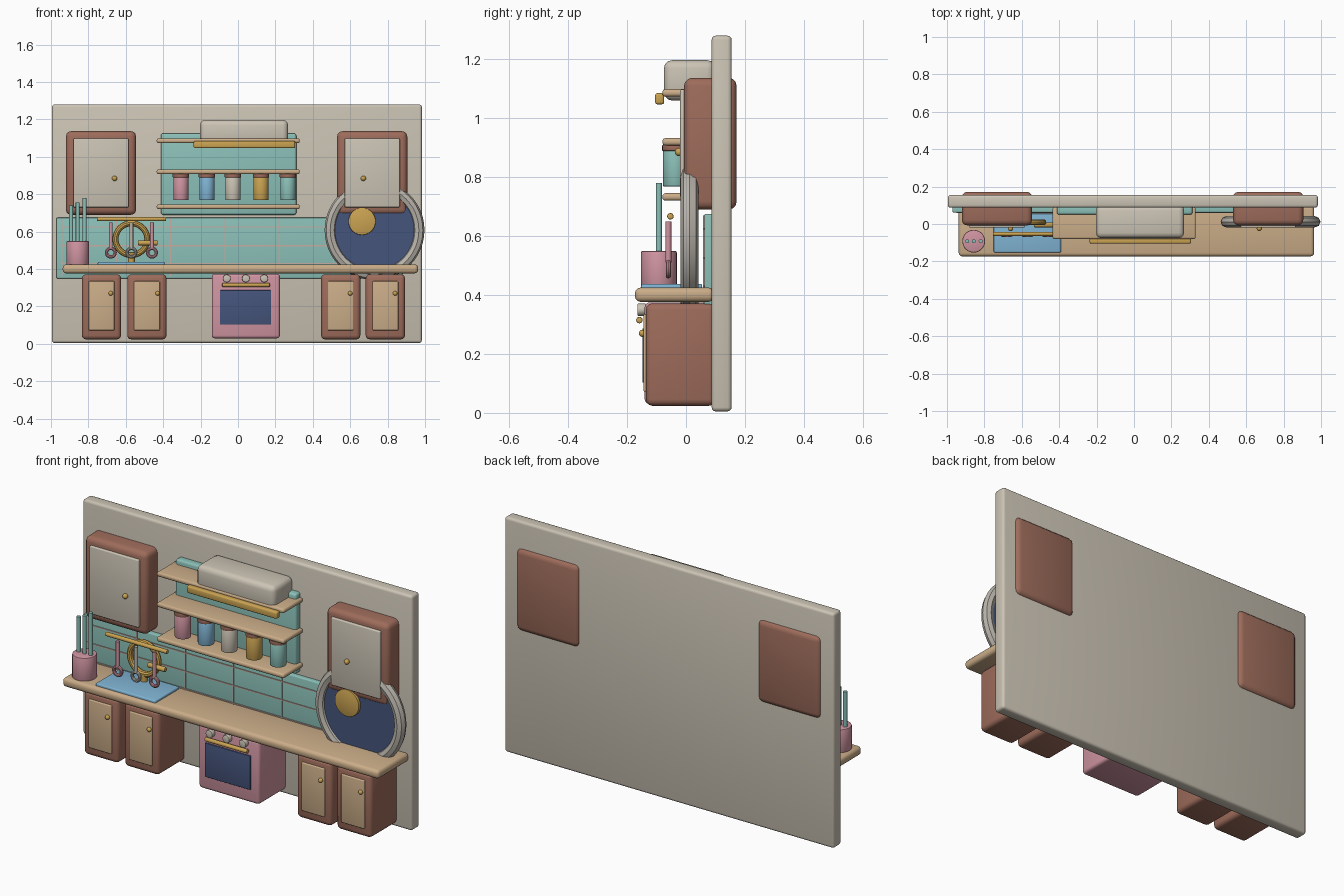
import bpy, bmesh, math
from mathutils import Matrix, Vector

if "Cube" in bpy.data.objects:
    bpy.data.objects.remove(bpy.data.objects["Cube"])


def material(name, rgb):
    m = bpy.data.materials.new(name)
    m.use_nodes = True
    col = (*rgb, 1)
    m.diffuse_color = col
    bsdf = m.node_tree.nodes["Principled BSDF"]
    bsdf.inputs["Base Color"].default_value = col
    bsdf.inputs["Roughness"].default_value = 0.7
    return m


CREAM = material("cream", (.60, .55, .46))
BROWN = material("brown", (.34, .15, .105))
TAN = material("tan", (.60, .42, .25))
TEAL = material("teal", (.26, .53, .48))
PINK = material("pink", (.63, .30, .36))
BLUE = material("blue", (.22, .46, .66))
NAVY = material("navy", (.06, .09, .20))
GOLD = material("gold", (.60, .37, .085))
GREY = material("warm grey", (.49, .46, .41))
GROUT = material("grout", (.57, .42, .36))


def finish(name, bm, mat):
    me = bpy.data.meshes.new(name)
    bm.to_mesh(me)
    bm.free()
    me.materials.append(mat)
    for p in me.polygons:
        p.use_smooth = True
    me.set_sharp_from_angle(angle=math.radians(35))
    ob = bpy.data.objects.new(name, me)
    bpy.context.collection.objects.link(ob)
    return ob


def box(name, mat, x, y, z, bevel=0.0):
    """Rounded box given as (min, max) ranges."""
    bm = bmesh.new()
    bmesh.ops.create_cube(bm, size=1)
    for v in bm.verts:
        v.co = [(a + b) / 2 + c * (b - a) for (a, b), c in zip((x, y, z), v.co)]
    if bevel:
        bmesh.ops.bevel(bm, geom=bm.edges[:], offset=bevel, segments=3,
                        profile=0.5, affect='EDGES')
    return finish(name, bm, mat)


def rod(name, mat, a, b, r, sides=20, bevel=0.0):
    """Cylinder from point a to point b."""
    a, b = Vector(a), Vector(b)
    bm = bmesh.new()
    bmesh.ops.create_cone(bm, cap_ends=True, segments=sides, radius1=r,
                          radius2=r, depth=(b - a).length)
    if bevel:
        rims = [e for e in bm.edges if abs(e.verts[0].co.z - e.verts[1].co.z) < 1e-5]
        bmesh.ops.bevel(bm, geom=rims, offset=bevel, segments=2,
                        profile=0.5, affect='EDGES')
    turn = Vector((0, 0, 1)).rotation_difference(b - a).to_matrix().to_4x4()
    bm.transform(Matrix.Translation((a + b) / 2) @ turn)
    return finish(name, bm, mat)


def ring(name, mat, centre, major, minor, steps=40, sides=10):
    """Torus whose hole faces the front."""
    bm = bmesh.new()
    rows = []
    for i in range(steps):
        t = math.tau * i / steps
        row = []
        for j in range(sides):
            s = math.tau * j / sides
            r = major + minor * math.cos(s)
            row.append(bm.verts.new((centre[0] + r * math.cos(t),
                                     centre[1] + minor * math.sin(s),
                                     centre[2] + r * math.sin(t))))
        rows.append(row)
    for i in range(steps):
        p, q = rows[i], rows[(i + 1) % steps]
        for j in range(sides):
            k = (j + 1) % sides
            bm.faces.new((p[j], p[k], q[k], q[j]))
    bmesh.ops.recalc_face_normals(bm, faces=bm.faces[:])
    return finish(name, bm, mat)


def knob(name, mat, x, y, z, r):
    bm = bmesh.new()
    bmesh.ops.create_uvsphere(bm, u_segments=16, v_segments=10, radius=r)
    bm.transform(Matrix.Translation((x, y, z)))
    return finish(name, bm, mat)


# Wall and tiled backsplash
box("wall", CREAM, (-.995, .983), (.087, .155), (.005, 1.28), .014)
box("backsplash", TEAL, (-.97, .88), (.062, .1), (.35, .675), .006)
for z in (.43, .525, .625):
    box("grout_row", GROUT, (-.95, .86), (.058, .064), (z - .003, z + .003))
for i in range(6):
    x = -.94 + i * .29
    box("grout_column", GROUT, (x - .003, x + .003), (.058, .064), (.36, .67))

# Upper cabinets
for side, x0, kx in (("right", -.92, -.66), ("left", .53, .67)):
    box(side + "_upper_cabinet", BROWN, (x0, x0 + .375), (-.007, .172), (.69, 1.137), .028)
    box(side + "_upper_door", CREAM, (x0 + .04, x0 + .335), (-.02, .01), (.73, 1.098), .006)
    knob(side + "_upper_knob", GOLD, kx, -.024, .885, .014)

# Lower cabinets
for x0, kx in ((-.835, -.68), (-.592, -.43), (.444, .60), (.683, .84)):
    box("lower_cabinet", BROWN, (x0, x0 + .21), (-.136, .1), (.024, .372), .022)
    box("lower_door", TAN, (x0 + .036, x0 + .174), (-.145, -.12), (.072, .335), .005)
    knob("lower_knob", GOLD, kx, -.148, .27, .012)

# Countertop
box("countertop", TAN, (-.937, .963), (-.173, .095), (.377, .425), .018)

# Oven
box("oven", PINK, (-.14, .224), (-.14, .1), (.03, .375), .016)
box("oven_window", NAVY, (-.097, .177), (-.148, -.13), (.103, .287), .003)
rod("oven_handle", GOLD, (-.085, -.158, .315), (.17, -.158, .315), .011, bevel=.004)
for x in (-.06, .042, .14):
    rod("oven_dial", CREAM, (x, -.165, .35), (x, -.135, .35), .021, bevel=.004)

# Sink with ring faucet
box("sink", BLUE, (-.75, -.39), (-.152, .055), (.41, .438), .006)
ring("faucet_ring", GOLD, (-.57, .01, .56), .085, .016)
rod("faucet_base", GOLD, (-.57, .01, .43), (-.57, .01, .48), .018)
rod("faucet_spout", GOLD, (-.535, -.005, .54), (-.43, -.005, .54), .013, bevel=.004)

# Utensil rail
rod("utensil_rail", GOLD, (-.755, -.053, .667), (-.385, -.053, .667), .011, bevel=.004)
for x, mat in ((-.68, PINK), (-.57, GREY), (-.46, PINK)):
    rod("utensil_handle", mat, (x, -.06, .51), (x, -.06, .65), .01)
    ring("utensil_loop", mat, (x, -.06, .488), .023, .009, 24)

# Pot with sticks
rod("utensil_pot", PINK, (-.857, -.092, .42), (-.857, -.092, .55), .061, 28, .006)
for x, top in ((-.892, .74), (-.857, .755), (-.82, .78)):
    rod("pot_stick", TEAL, (x, -.092, .53), (x, -.092, top), .0105)

# Shelf unit
box("shelf_back", TEAL, (-.412, .312), (.05, .1), (.69, 1.125), .012)
for z in (.733, .92, 1.086):
    box("shelf", TAN, (-.435, .33), (-.08, .09), (z - .0125, z + .0125), .01)
for x, mat in ((-.305, PINK), (-.166, BLUE), (-.027, CREAM), (.123, GOLD), (.267, TEAL)):
    rod("jar", mat, (x, -.037, .768), (x, -.037, .89), .041, 24, .004)
    rod("jar_lid", BROWN, (x, -.037, .889), (x, -.037, .91), .044, 24, .003)

# Range hood with bar
box("hood", CREAM, (-.203, .268), (-.075, .1), (1.06, 1.197), .028)
box("hood_bar", GOLD, (-.237, .305), (-.105, -.074), (1.047, 1.085), .008)

# Round window
ring("window_frame", GREY, (.73, .012, .608), .237, .03, 48, 8)
rod("window_glass", NAVY, (.73, 0, .608), (.73, .03, .608), .225, 48)
rod("window_moon", GOLD, (.663, -.015, .655), (.663, .01, .655), .073, 28, .003)
